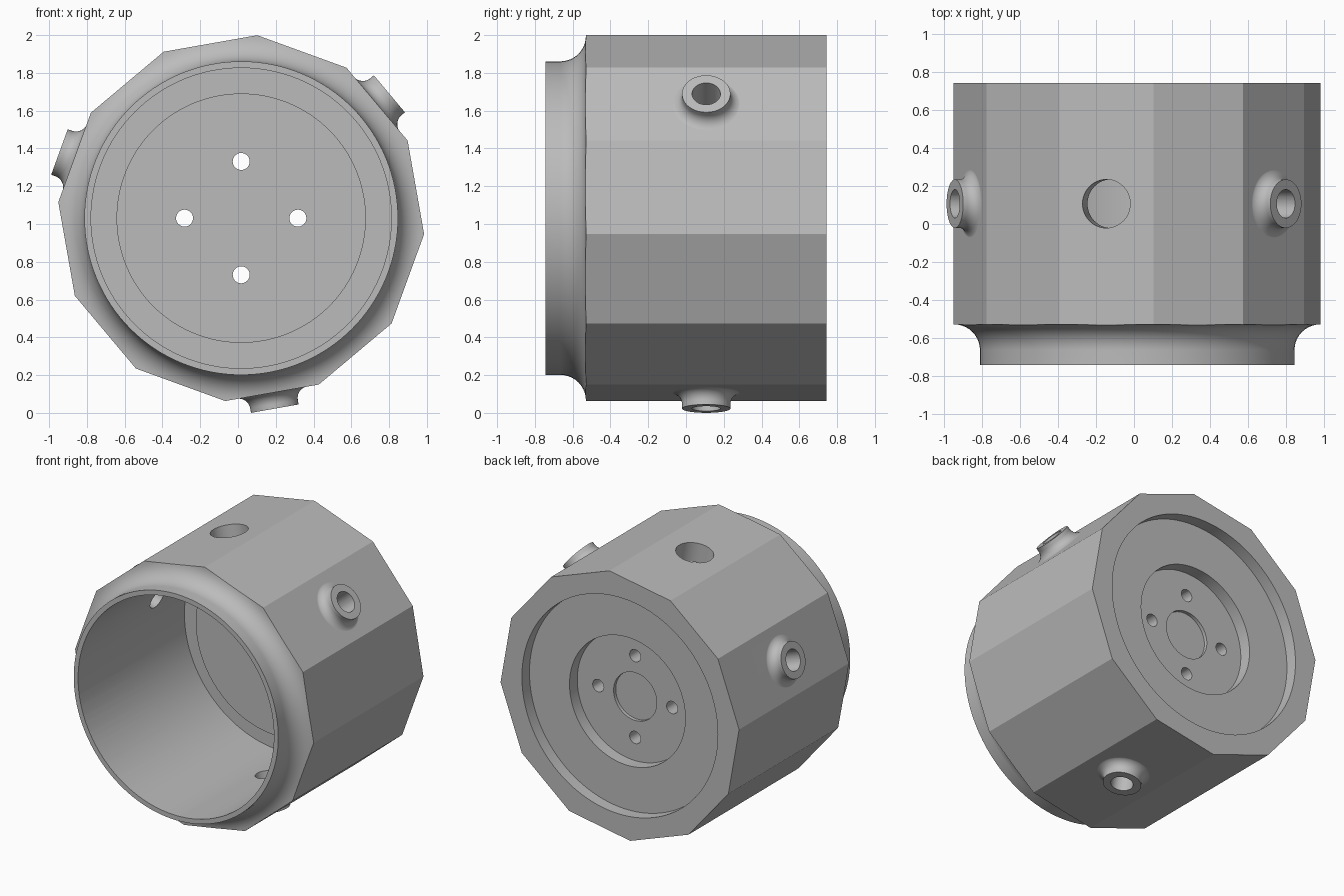
import bpy, bmesh
from math import sin, cos, radians, pi
from mathutils import Matrix, Vector

cube = bpy.data.objects.get("Cube")
if cube:
    bpy.data.objects.remove(cube)

CX, CZ = 0.017, 1.031            # main axis, running along y
FRONT, BACK, SHOULDER = -0.743, 0.743, -0.53
R_CORNER = 0.972                 # twelve-sided shell, corner radius
R_FLAT = R_CORNER * cos(pi / 12)
R_NECK, R_CAVITY = 0.83, 0.795
PORT_Y, PORT_TIP = 0.107, 1.024
PORT_R, BORE_R = 0.128, 0.075

grey = bpy.data.materials.new("plain grey")
grey.use_nodes = True
grey.diffuse_color = (0.5, 0.5, 0.5, 1)
grey.node_tree.nodes["Principled BSDF"].inputs["Base Color"].default_value = (0.5, 0.5, 0.5, 1)


def lathe(name, profile, origin, axis, steps=96, turn=0.0):
    """Solid of revolution from (radius, height) points, set along an axis."""
    bm = bmesh.new()
    verts = [bm.verts.new((r * cos(turn), r * sin(turn), h)) for r, h in profile]
    edges = [bm.edges.new(pair) for pair in zip(verts, verts[1:])]
    bmesh.ops.spin(bm, geom=verts + edges, cent=(0, 0, 0), axis=(0, 0, 1),
                   angle=2 * pi, steps=steps)
    bmesh.ops.remove_doubles(bm, verts=bm.verts, dist=1e-5)
    bmesh.ops.recalc_face_normals(bm, faces=bm.faces)
    mesh = bpy.data.meshes.new(name)
    bm.to_mesh(mesh)
    bm.free()
    mesh.materials.append(grey)
    obj = bpy.data.objects.new(name, mesh)
    quat = Vector(axis).to_track_quat('Z', 'Y')
    mesh.transform(Matrix.Translation(origin) @ quat.to_matrix().to_4x4())
    bpy.context.collection.objects.link(obj)
    return obj


def combine(target, tool, operation):
    """Apply a boolean and discard the tool."""
    mod = target.modifiers.new(operation, 'BOOLEAN')
    mod.operation, mod.solver, mod.object = operation, 'EXACT', tool
    bpy.context.view_layer.objects.active = target
    bpy.ops.object.modifier_apply(modifier=mod.name)
    bpy.data.objects.remove(tool)


def rod(name, radius, low, high, origin, axis, steps=48):
    return lathe(name, [(0, low), (radius, low), (radius, high), (0, high)],
                 origin, axis, steps)


def fillet(r, h, size, count=10):
    """Concave quarter curve from a wall at radius r up to a shoulder at height h."""
    return [(r + size * (1 - cos(a)), h - size * (1 - sin(a)))
            for a in (pi / 2 * i / count for i in range(count + 1))]


centre, along = Vector((CX, 0, CZ)), (0, 1, 0)

# Twelve-sided housing, corners turned five degrees
housing = lathe("housing", [(0, -1), (R_CORNER, -1), (R_CORNER, BACK), (0, BACK)],
                centre, along, 12)
spot = max((v.co - centre for v in housing.data.vertices), key=lambda c: c.x)
tilt = Matrix.Rotation(radians(5), 4, 'Y')
now = Matrix.Translation(centre) @ tilt @ Matrix.Translation(-centre)
housing.data.transform(now)

# Round neck blending into the shoulder
neck = lathe("neck_form", [(0, FRONT), (R_NECK, FRONT)]
             + fillet(R_NECK, SHOULDER, 0.135)
             + [(1.3, SHOULDER), (1.3, 1), (0, 1)], centre, along, 128)
combine(housing, neck, 'INTERSECT')

# Three flared ports on alternate flats
port_centre = centre + Vector((0, PORT_Y, 0))


def outward(degrees):
    return Vector((cos(radians(degrees)), 0, sin(radians(degrees))))


flare = [(r, 2 * R_FLAT - h - 0.001) for r, h in fillet(PORT_R, R_FLAT, 0.062)]
for angle in (40, 160, 280):
    port = lathe("port", [(0, PORT_TIP), (PORT_R, PORT_TIP)] + flare
                 + [(flare[-1][0], 0.87), (0, 0.87)], port_centre, outward(angle), 64)
    combine(housing, port, 'UNION')

# Front cavity with a raised floor disc
cavity = lathe("cavity", [(0, -1), (R_CAVITY, -1), (R_CAVITY, 0.49), (0.66, 0.49),
                          (0.66, 0.43), (0, 0.43)], centre, along, 128)
combine(housing, cavity, 'DIFFERENCE')

# Stepped recess in the back
recess = lathe("recess", [(0, 0.54), (0.175, 0.54), (0.175, 0.565), (0.47, 0.565),
                          (0.47, 0.655), (0.795, 0.655), (0.795, 1), (0, 1)],
               centre, along, 128)
combine(housing, recess, 'DIFFERENCE')

# Port bores and the wide plain hole
for angle, radius in ((40, BORE_R), (160, BORE_R), (280, BORE_R), (100, PORT_R)):
    combine(housing, rod("bore", radius, 0.6, 1.2, port_centre, outward(angle)),
            'DIFFERENCE')

# Four bolt holes through the floor
for dx, dz in ((0.3, 0), (-0.3, 0), (0, 0.3), (0, -0.3)):
    combine(housing, rod("bolt_hole", 0.045, 0.3, 0.7, centre + Vector((dx, 0, dz)),
                         along, 32), 'DIFFERENCE')

# Smooth curves, keep the flats crisp
bpy.ops.object.select_all(action='DESELECT')
housing.select_set(True)
bpy.context.view_layer.objects.active = housing
bpy.ops.object.shade_smooth_by_angle(angle=radians(20))
weighted = housing.modifiers.new("even_shading", 'WEIGHTED_NORMAL')
weighted.keep_sharp = True
